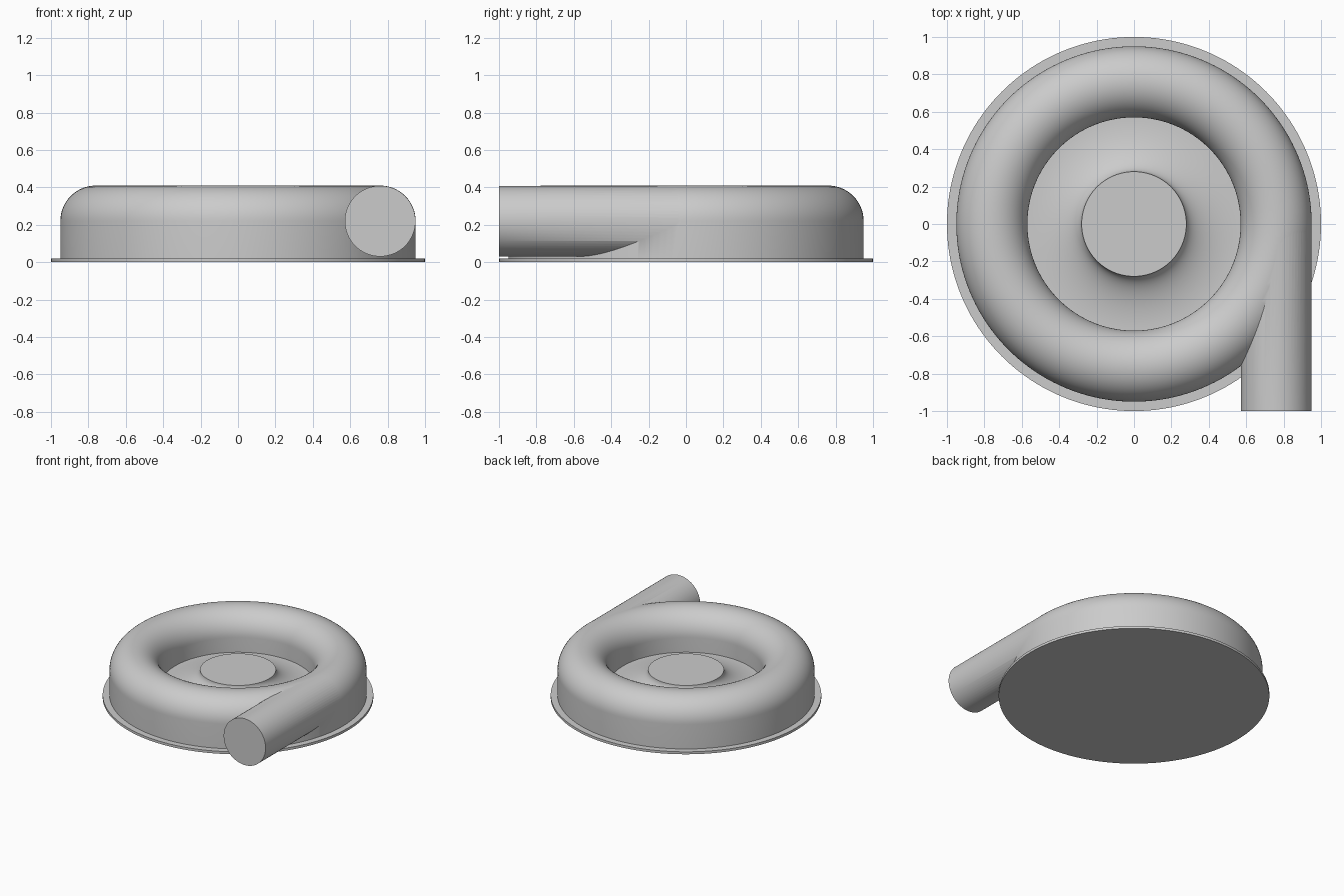
import bpy, math
from mathutils import Matrix

cube = bpy.data.objects.get("Cube")
if cube:
    bpy.data.objects.remove(cube, do_unlink=True)

gray = bpy.data.materials.new("plain gray")
gray.use_nodes = True
COLOR = (0.6, 0.6, 0.6, 1)
gray.diffuse_color = COLOR
gray.node_tree.nodes["Principled BSDF"].inputs["Base Color"].default_value = COLOR

SEG = 160
RING, MID = 0.76, 0.22      # centre radius and height of the scroll tube


def make_object(name, verts, faces):
    mesh = bpy.data.meshes.new(name)
    mesh.from_pydata(verts, [], faces)
    mesh.materials.append(gray)
    obj = bpy.data.objects.new(name, mesh)
    bpy.context.collection.objects.link(obj)
    return obj


def lathe(name, profile, closed=False):
    """Spin an (r, z) profile, listed bottom to top on its outer side."""
    n = len(profile)
    verts = [(r * math.cos(a), r * math.sin(a), z)
             for a in (math.tau * i / SEG for i in range(SEG)) for r, z in profile]
    faces = []
    for i in range(SEG):
        a, b = i * n, (i + 1) % SEG * n
        for j in range(n if closed else n - 1):
            k = (j + 1) % n
            faces.append((a + j, b + j, b + k, a + k))
    if not closed:
        faces.append([i * n for i in reversed(range(SEG))])
        faces.append([i * n + n - 1 for i in range(SEG)])
    return make_object(name, verts, faces)


def scroll(name, radius, bottom):
    """Ring with a domed top and straight walls."""
    arc = [(RING + radius * math.cos(t), MID + radius * math.sin(t))
           for t in (math.pi * i / 32 for i in range(33))]
    return lathe(name, [(RING - radius, bottom), (RING + radius, bottom)] + arc, True)


def pipe(name, radius, y0, y1):
    """Cylinder along y through the scroll's cross-section."""
    n = 64
    verts = [(RING + radius * math.cos(math.tau * i / n), y,
              MID + radius * math.sin(math.tau * i / n))
             for y in (y0, y1) for i in range(n)]
    faces = [(i, (i + 1) % n, n + (i + 1) % n, n + i) for i in range(n)]
    faces += [list(reversed(range(n))), list(range(n, 2 * n))]
    faces = [list(reversed(f)) for f in faces]
    faces = [list(reversed(f)) for f in faces]
    return make_object(name, verts, faces)


def combine(target, tool, operation):
    mod = target.modifiers.new(operation.lower(), 'BOOLEAN')
    mod.operation, mod.object, mod.solver = operation, tool, 'EXACT'
    bpy.context.view_layer.objects.active = target
    bpy.ops.object.modifier_apply(modifier=mod.name)
    bpy.data.objects.remove(tool, do_unlink=True)


# Hollow scroll housing merged with its tangent outlet pipe
housing = scroll("scroll_housing", 0.19, 0.012)
combine(housing, pipe("outlet_pipe", 0.189, -1.0, 0.01), 'UNION')
combine(housing, scroll("scroll_cavity", 0.175, 0.03), 'DIFFERENCE')
combine(housing, pipe("outlet_bore", 0.174, -1.1, 0.005), 'DIFFERENCE')

# Flat round mounting plate
base = lathe("base_plate", [(1.0, 0.0), (1.0, 0.02)])

# Raised floor with a flared central hub
flare = [(0.57 - 0.29 * math.cos(t), 0.225 - 0.125 * math.sin(t))
         for t in (math.pi / 2 * i / 20 for i in reversed(range(21)))]
hub = lathe("hub_floor", [(0.93, 0.012), (0.93, 0.1)] + flare)

for obj in (housing, base, hub):
    bpy.ops.object.select_all(action='DESELECT')
    obj.select_set(True)
    bpy.context.view_layer.objects.active = obj
    bpy.ops.object.shade_smooth_by_angle(angle=math.radians(35))
